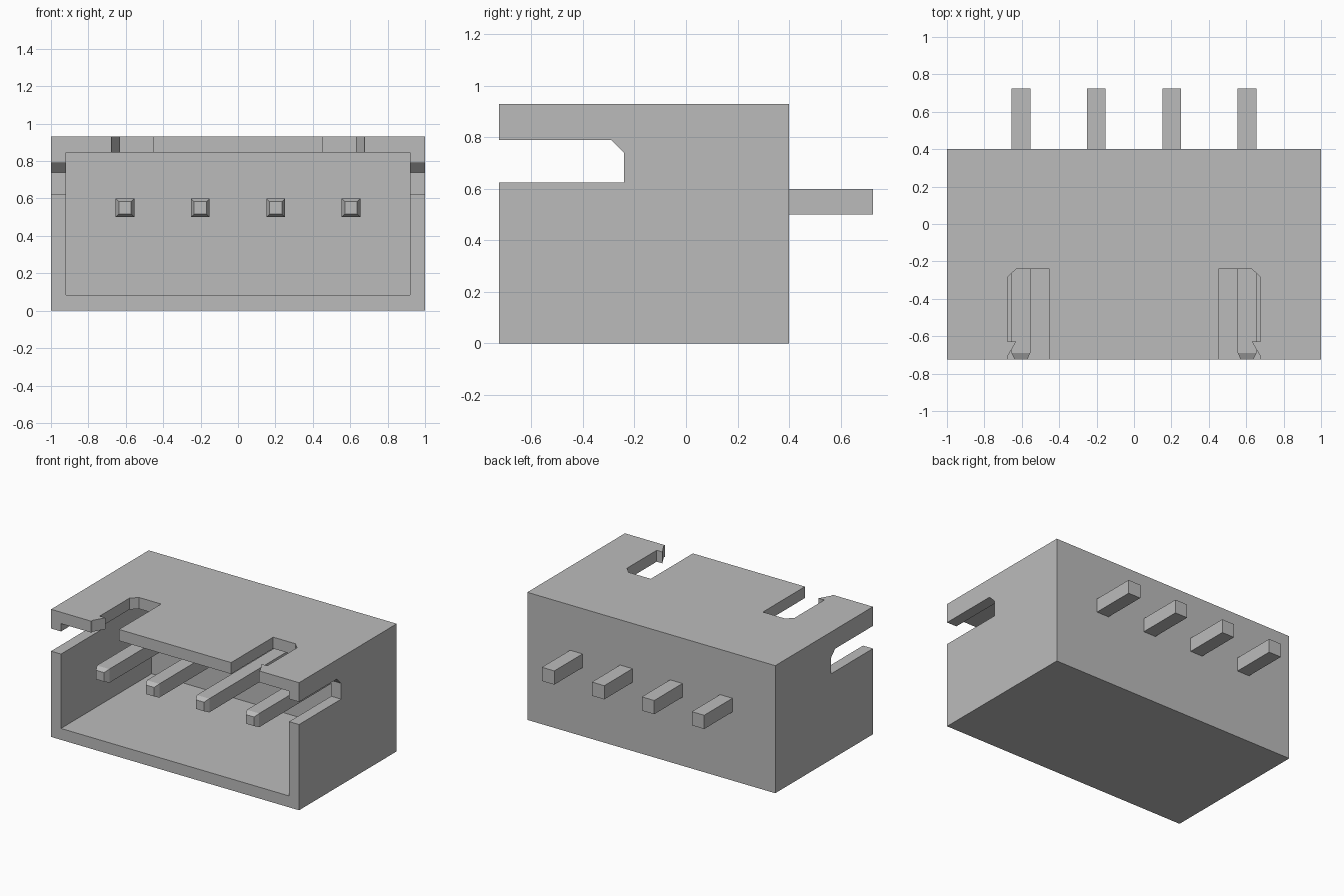
import bpy
import bmesh
from mathutils import Vector

cube = bpy.data.objects.get("Cube")
if cube:
    bpy.data.objects.remove(cube, do_unlink=True)

grey = bpy.data.materials.new("plain grey")
grey.use_nodes = True
grey.diffuse_color = (0.5, 0.5, 0.5, 1)
grey.node_tree.nodes["Principled BSDF"].inputs["Base Color"].default_value = (0.5, 0.5, 0.5, 1)


def make_object(name, bm):
    bmesh.ops.recalc_face_normals(bm, faces=bm.faces)
    mesh = bpy.data.meshes.new(name)
    bm.to_mesh(mesh)
    bm.free()
    mesh.materials.append(grey)
    obj = bpy.data.objects.new(name, mesh)
    bpy.context.collection.objects.link(obj)
    return obj


def prism(name, points, offset):
    """Extrude a closed outline along an offset."""
    bm = bmesh.new()
    face = bm.faces.new([bm.verts.new(p) for p in points])
    grown = bmesh.ops.extrude_face_region(bm, geom=[face], use_keep_orig=True)
    verts = [v for v in grown["geom"] if isinstance(v, bmesh.types.BMVert)]
    bmesh.ops.translate(bm, verts=verts, vec=Vector(offset))
    return make_object(name, bm)


def box(name, x, y, z):
    outline = [(x[0], y[0], z[0]), (x[1], y[0], z[0]), (x[1], y[1], z[0]), (x[0], y[1], z[0])]
    return prism(name, outline, (0, 0, z[1] - z[0]))


def cut(target, cutter):
    cutter.hide_render = True
    mod = target.modifiers.new("cut", "BOOLEAN")
    mod.operation = "DIFFERENCE"
    mod.solver = "EXACT"
    mod.object = cutter
    bpy.context.view_layer.objects.active = target
    bpy.ops.object.modifier_apply(modifier=mod.name)
    bpy.data.objects.remove(cutter, do_unlink=True)


FRONT, BACK, TOP = -0.725, 0.4, 0.93

# Housing: a box open at the front
housing = box("housing", (-1, 1), (FRONT, BACK), (0, TOP))
cut(housing, box("cavity_cutter", (-0.92, 0.92), (-0.9, 0.32), (0.083, 0.847)))

# Side slots with one chamfered corner
side_slot = [(-0.9, 0.625), (-0.24, 0.625), (-0.24, 0.74), (-0.29, 0.79), (-0.9, 0.79)]
cut(housing, prism("side_slot_cutter", [(-1.1, y, z) for y, z in side_slot], (2.2, 0, 0)))

# Top slots, each with a small latch hook at the mouth
top_slot = [(0.452, -0.9), (0.452, -0.24), (0.63, -0.24), (0.676, -0.285),
            (0.676, -0.628), (0.63, -0.628), (0.676, -0.708), (0.676, -0.9)]
for side in (-1, 1):
    cut(housing, prism("top_slot_cutter", [(side * x, y, 0.75) for x, y in top_slot], (0, 0, 0.4)))

# Square contact pins with tapered front tips
for i in range(4):
    x = (i - 1.5) * 0.403
    pin = box(f"pin_{i + 1}", (x - 0.05, x + 0.05), (FRONT, -FRONT), (0.5, 0.6))
    bm = bmesh.new()
    bm.from_mesh(pin.data)
    tip = min(bm.faces, key=lambda f: f.calc_center_median().y)
    centre = tip.calc_center_median()
    inner = bmesh.ops.extrude_face_region(bm, geom=[tip])
    bmesh.ops.delete(bm, geom=[tip], context="FACES_ONLY") if tip.is_valid else None
    verts = [v for v in inner["geom"] if isinstance(v, bmesh.types.BMVert)]
    for v in bm.verts:
        if v.co.y < 0 and v not in verts:
            v.co.y = FRONT + 0.035
    for v in verts:
        v.co = centre + (v.co - centre) * 0.66
    bmesh.ops.recalc_face_normals(bm, faces=bm.faces)
    bm.to_mesh(pin.data)
    bm.free()
